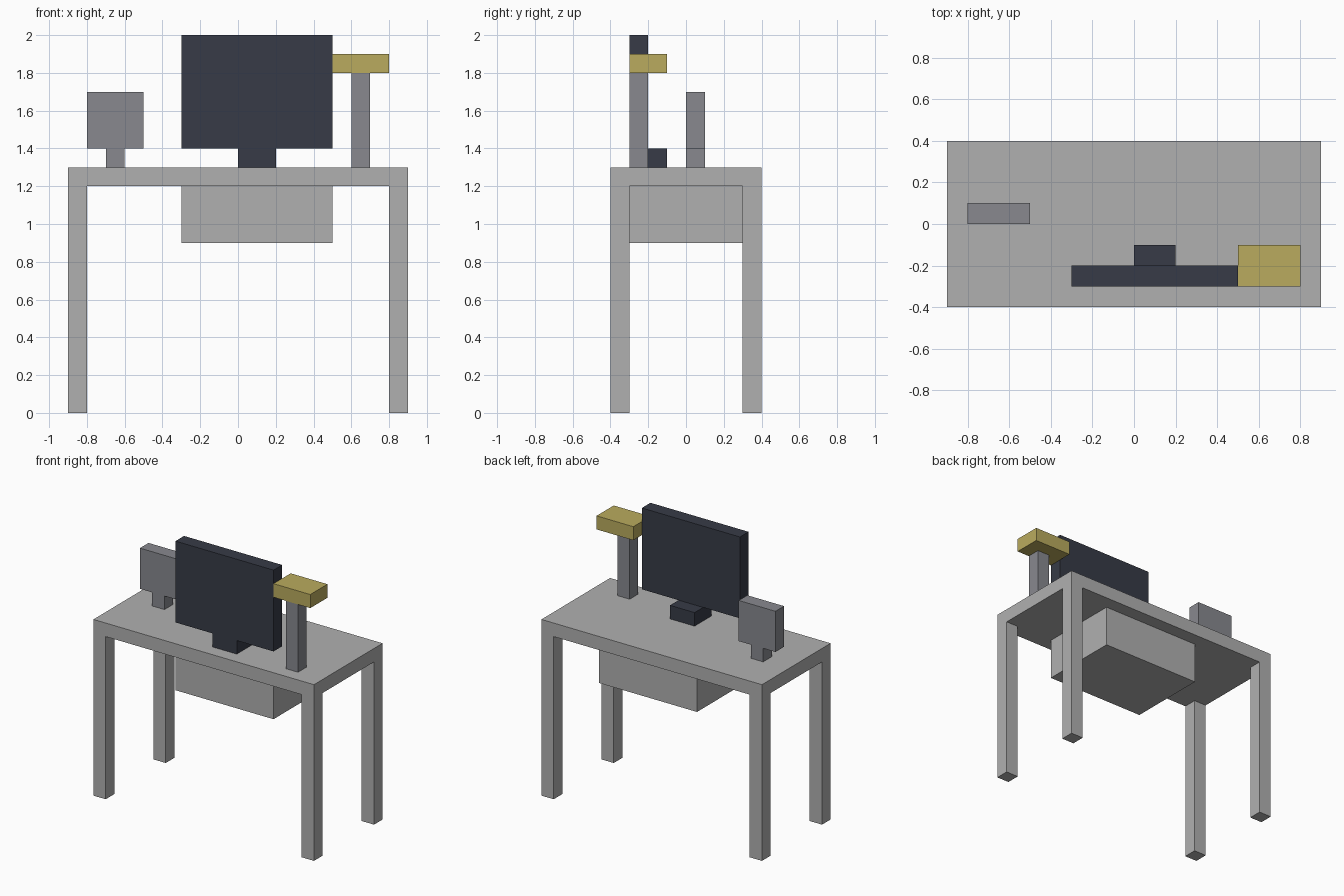
import bpy

if "Cube" in bpy.data.objects:
    bpy.data.objects.remove(bpy.data.objects["Cube"])


def material(name, rgb):
    """Flat colour given as sRGB 0-255, stored as linear."""
    mat = bpy.data.materials.new(name)
    lin = [((c / 255 + 0.055) / 1.055) ** 2.4 for c in rgb]
    mat.diffuse_color = (*lin, 1.0)
    mat.use_nodes = True
    mat.node_tree.nodes["Principled BSDF"].inputs["Base Color"].default_value = mat.diffuse_color
    return mat


def box(name, x, y, z, mat):
    """Box from (min, max) ranges on each axis."""
    bpy.ops.mesh.primitive_cube_add(size=1)
    ob = bpy.context.object
    ob.name = ob.data.name = name
    for v in ob.data.vertices:
        v.co = [r[0] if c < 0 else r[1] for c, r in zip(v.co, (x, y, z))]
    ob.data.materials.append(mat)
    return ob


desk_grey = material("desk_grey", (176, 176, 176))
metal_grey = material("metal_grey", (136, 137, 143))
screen_dark = material("screen_dark", (55, 59, 71))
lamp_yellow = material("lamp_yellow", (186, 171, 94))

# Desk: top, drawer unit and four corner legs
box("desk_top", (-0.9, 0.9), (-0.4, 0.4), (1.2, 1.3), desk_grey)
box("drawer_unit", (-0.3, 0.5), (-0.3, 0.3), (0.9, 1.2), desk_grey)
for sx, side in ((-1, "left"), (1, "right")):
    for sy, end in ((-1, "front"), (1, "back")):
        box(f"{end}_{side}_leg", sorted((sx * 0.8, sx * 0.9)),
            sorted((sy * 0.3, sy * 0.4)), (0, 1.2), desk_grey)

# Monitor: the foot is flush with the screen front and reaches further back
box("monitor_screen", (-0.3, 0.5), (-0.3, -0.2), (1.4, 2.0), screen_dark)
box("monitor_foot", (0.0, 0.2), (-0.3, -0.1), (1.3, 1.4), screen_dark)

# Lamp
box("lamp_post", (0.6, 0.7), (-0.3, -0.2), (1.3, 1.8), metal_grey)
box("lamp_head", (0.5, 0.8), (-0.3, -0.1), (1.8, 1.9), lamp_yellow)

# Small panel on a stem
box("panel", (-0.8, -0.5), (0.0, 0.1), (1.4, 1.7), metal_grey)
box("panel_stem", (-0.7, -0.6), (0.0, 0.1), (1.3, 1.4), metal_grey)
